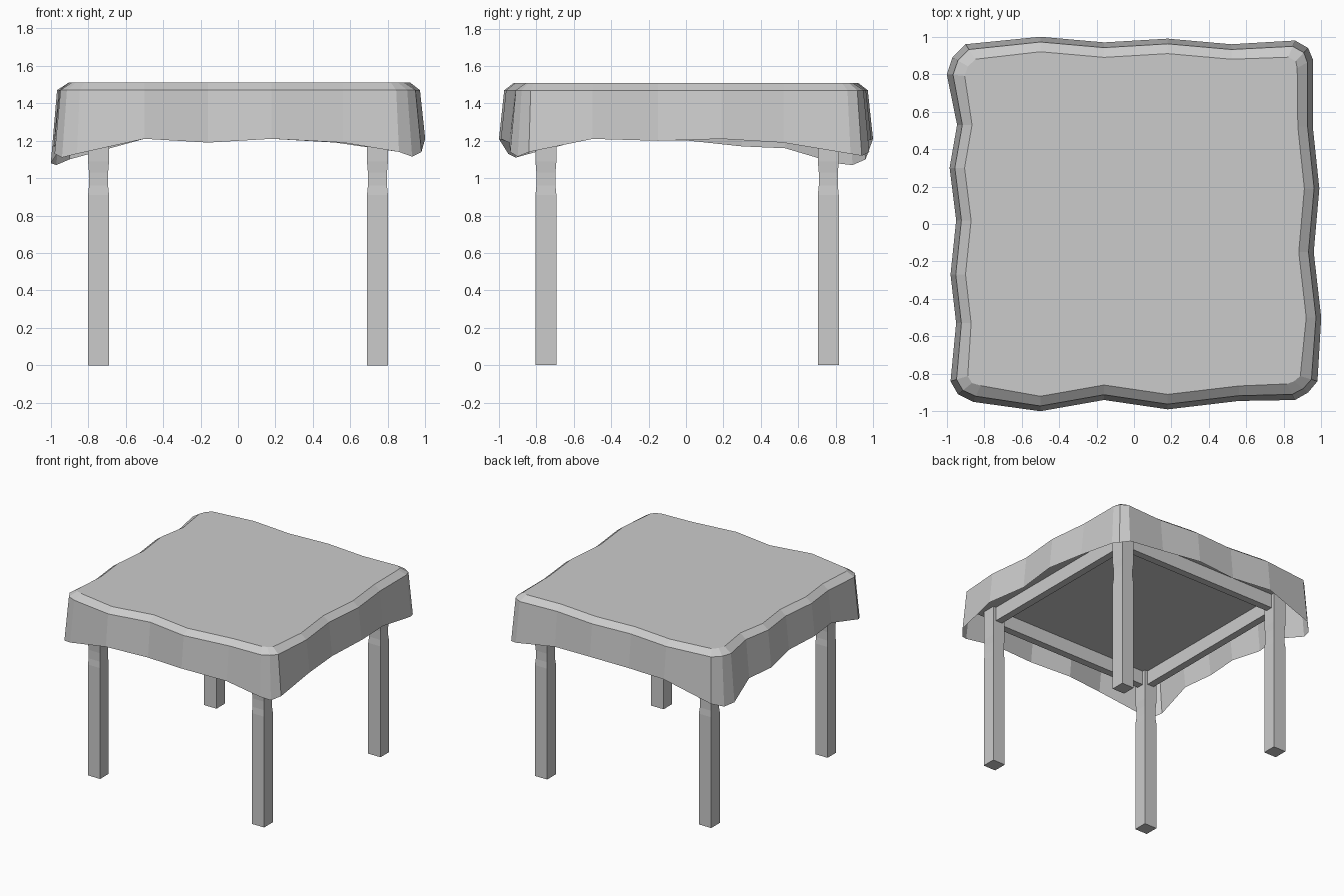
import bpy
import bmesh
from mathutils import Vector

default_cube = bpy.data.objects.get("Cube")
if default_cube:
    bpy.data.objects.remove(default_cube, do_unlink=True)

# One plain colour for the whole table
grey = bpy.data.materials.new("light_grey")
grey.use_nodes = True
grey.diffuse_color = (0.6, 0.6, 0.6, 1)
shader = next(n for n in grey.node_tree.nodes if n.type == "BSDF_PRINCIPLED")
shader.inputs["Base Color"].default_value = grey.diffuse_color


def add_object(name, bm):
    mesh = bpy.data.meshes.new(name)
    bm.to_mesh(mesh)
    bm.free()
    mesh.materials.append(grey)
    obj = bpy.data.objects.new(name, mesh)
    bpy.context.collection.objects.link(obj)
    return obj


def loft(name, rings, cap_start=True, cap_end=True):
    """Join closed rings of points into a skin, with optional end caps."""
    bm = bmesh.new()
    loops = [[bm.verts.new(p) for p in ring] for ring in rings]
    count = len(loops[0])
    for lower, upper in zip(loops, loops[1:]):
        for i in range(count):
            j = (i + 1) % count
            bm.faces.new((lower[i], lower[j], upper[j], upper[i]))
    if cap_start:
        bm.faces.new(reversed(loops[0]))
    if cap_end:
        bm.faces.new(loops[-1])
    return add_object(name, bm)


def rectangle(cx, cy, half_x, half_y, z):
    corners = ((-1, -1), (1, -1), (1, 1), (-1, 1))
    return [(cx + half_x * sx, cy + half_y * sy, z) for sx, sy in corners]


def box(name, cx, cy, half_x, half_y, bottom, top):
    return loft(name, [rectangle(cx, cy, half_x, half_y, z) for z in (bottom, top)])


# Tablecloth: wavy hem, running counter-clockwise from the front right corner
hem = [
    (-.86, -.95, 1.13), (-.5, -1, 1.21), (-.16, -.94, 1.19), (.18, -.99, 1.21),
    (.56, -.945, 1.19), (.86, -.94, 1.14), (.93, -.9, 1.115), (.98, -.84, 1.14),
    (1, -.5, 1.21), (.96, -.15, 1.2), (.99, .19, 1.21), (.955, .52, 1.19),
    (.955, .88, 1.13), (.93, .94, 1.12), (.86, .98, 1.14),
    (.52, .96, 1.19), (.18, .99, 1.21), (-.16, .97, 1.2), (-.5, 1, 1.21),
    (-.9, .96, 1.1), (-.97, .89, 1.07), (-1, .8, 1.08),
    (-.945, .53, 1.16), (-.985, .3, 1.17), (-.95, .02, 1.2), (-.98, -.27, 1.21),
    (-.95, -.53, 1.21), (-.98, -.84, 1.13), (-.94, -.91, 1.11),
]


def inset_ring(distance, z):
    """Move the hem inwards, a little more at the corners, and place it at height z."""
    ring = []
    for x, y, _ in hem:
        core = Vector((max(-.78, min(.78, x)), max(-.78, min(.78, y))))
        p = Vector((x, y))
        corner = 1.2 if p.length > 1.2 else 1
        p -= (p - core).normalized() * distance * corner
        ring.append((p.x, p.y, z))
    return ring


loft("tablecloth", [hem, inset_ring(.028, 1.47), inset_ring(.08, 1.51)], cap_start=False)

# Thick table board under the cloth
board_bottom = 1.335
box("table_board", 0, 0, .86, .86, board_bottom, 1.49)

# Legs with a slim turned neck, and rails between them
leg_x, leg_y, leg_shift = .745, .755, .006
leg_profile = [(0, .056), (.91, .056), (.96, .051), (1.03, .051), (1.09, .056),
               (board_bottom, .056)]
rail_bottom = 1.22
for x_name, sx in (("right", -1), ("left", 1)):
    for y_name, sy in (("front", -1), ("back", 1)):
        loft(f"{y_name}_{x_name}_leg",
             [rectangle(sx * leg_x, sy * leg_y + leg_shift, r, r, z) for z, r in leg_profile])
    box(f"{x_name}_rail", sx * leg_x, leg_shift, .03, leg_y - .05, rail_bottom, board_bottom)
for y_name, sy in (("front", -1), ("back", 1)):
    box(f"{y_name}_rail", 0, sy * leg_y + leg_shift, leg_x - .05, .03, rail_bottom, board_bottom)
